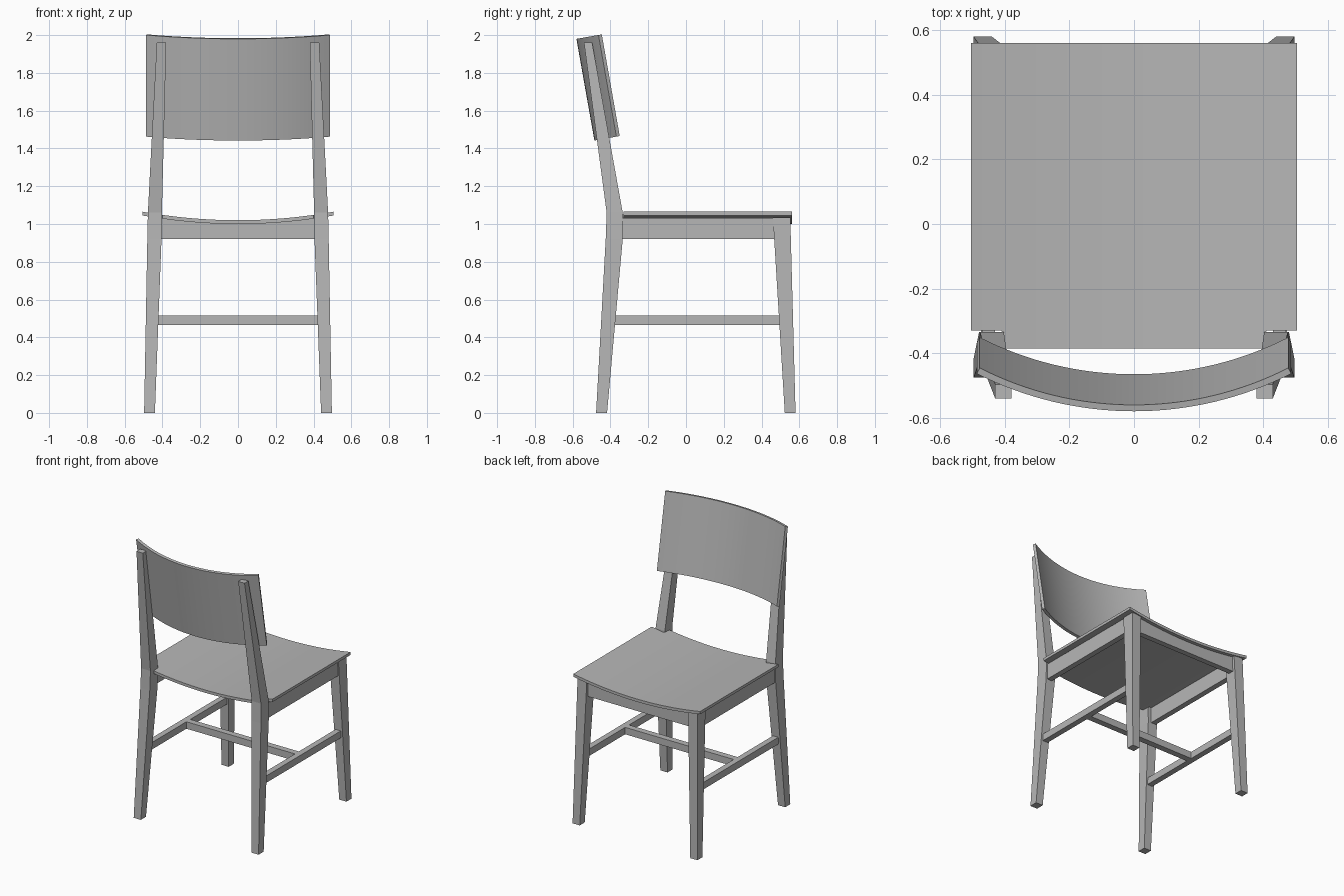
import bpy, bmesh, math
from mathutils import Vector

cube = bpy.data.objects.get("Cube")
if cube:
    bpy.data.objects.remove(cube, do_unlink=True)

grey = bpy.data.materials.new("plain grey")
grey.use_nodes = True
colour = (0.47, 0.47, 0.47, 1)
grey.diffuse_color = colour
grey.node_tree.nodes["Principled BSDF"].inputs["Base Color"].default_value = colour


def loft(name, rings, smooth=False):
    """Skin a row of four-cornered sections and cap both ends."""
    bm = bmesh.new()
    rows = [[bm.verts.new(p) for p in ring] for ring in rings]
    for a, b in zip(rows, rows[1:]):
        for i in range(4):
            j = (i + 1) % 4
            bm.faces.new((a[i], a[j], b[j], b[i]))
    bm.faces.new(rows[0])
    bm.faces.new(rows[-1])
    bmesh.ops.recalc_face_normals(bm, faces=bm.faces)
    mesh = bpy.data.meshes.new(name)
    bm.to_mesh(mesh)
    bm.free()
    mesh.materials.append(grey)
    obj = bpy.data.objects.new(name, mesh)
    bpy.context.collection.objects.link(obj)
    if smooth:
        bpy.ops.object.select_all(action='DESELECT')
        obj.select_set(True)
        bpy.context.view_layer.objects.active = obj
        bpy.ops.object.shade_smooth_by_angle(angle=math.radians(30))
    return obj


def post(name, side, sections):
    """Tapered post from (z, x inner, x outer, y back, y front) sections."""
    loft(name, [[(side * xi, yb, z), (side * xo, yb, z),
                 (side * xo, yf, z), (side * xi, yf, z)]
                for z, xi, xo, yb, yf in sections])


def seat_top(x):
    return 1.02 + 0.045 * (x / 0.505) ** 2


def section(x, yb, yf, bottom, top):
    return [(x, yb, bottom), (x, yf, bottom), (x, yf, top), (x, yb, top)]


# legs, side aprons and side stretchers
for side, label in ((1, "left"), (-1, "right")):
    post(label + "_back_leg", side, [
        (0, 0.44, 0.497, -0.476, -0.418),
        (0.92, 0.405, 0.48, -0.425, -0.335),
        (1.06, 0.403, 0.477, -0.42, -0.335),
        (1.96, 0.38, 0.43, -0.54, -0.497)])
    post(label + "_front_leg", side, [
        (0, 0.44, 0.497, 0.523, 0.58),
        (1.035, 0.403, 0.477, 0.46, 0.552)])
    post(label + "_apron", side, [
        (0.92, 0.43, 0.47, -0.36, 0.49),
        (1.033, 0.43, 0.47, -0.36, 0.49)])
    post(label + "_stretcher", side, [
        (0.465, 0.432, 0.474, -0.41, 0.52),
        (0.515, 0.432, 0.474, -0.41, 0.52)])

# cross stretcher between the side stretchers
loft("cross_stretcher", [section(x, 0.03, 0.075, 0.465, 0.515) for x in (-0.44, 0.44)])

# dished seat, with a tongue reaching back between the rear legs
steps = 24
inner = [-0.4 + 0.8 * i / steps for i in range(steps + 1)]
outer = [0.41, 0.44, 0.475, 0.505]
stations = [-x for x in reversed(outer)] + inner + outer
loft("seat", [section(x, -0.385 if abs(x) < 0.405 else -0.33, 0.56,
                      seat_top(x) - 0.02, seat_top(x)) for x in stations], smooth=True)

# front apron, its top edge following the seat
loft("front_apron", [section(x * 1.04, 0.495, 0.535, 0.92, seat_top(x * 1.04) - 0.018)
                     for x in inner], smooth=True)

# curved, leaning backrest
base = Vector((0, -0.485, 1.442))
rise = Vector((0, -0.095, 0.538))
inward = Vector((0, 0.538, 0.095)).normalized()
radius, thick = 1.06, 0.02
half = math.asin(0.487 / radius)
rings = []
for i in range(33):
    a = half * (i / 16 - 1)
    points = []
    for r in (radius, radius - thick):
        points.append(base + inward * (radius - r * math.cos(a))
                      + Vector((r * math.sin(a), 0, 0)))
    rings.append([points[0], points[1], points[1] + rise, points[0] + rise])
loft("backrest", rings, smooth=True)
